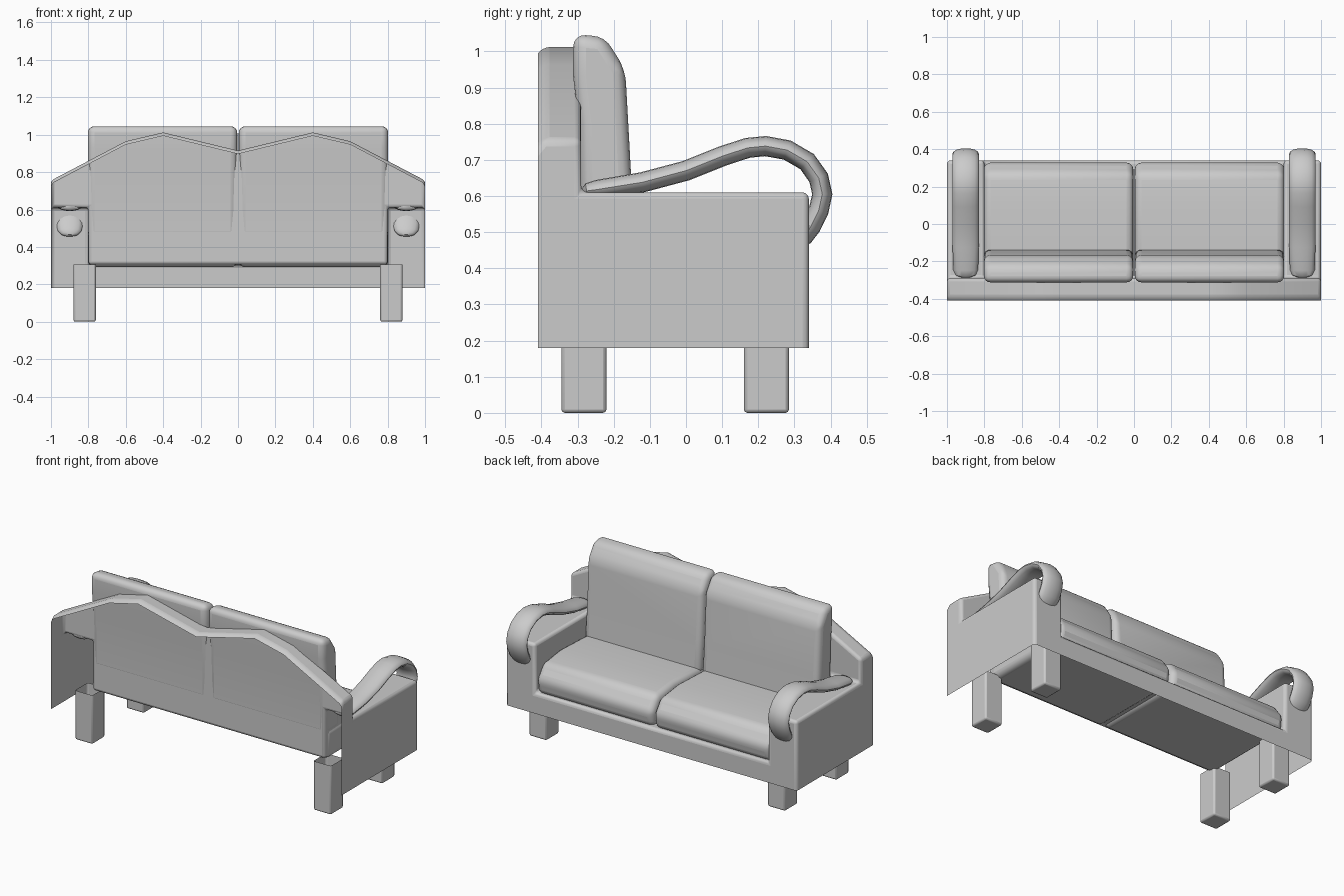
import bpy, bmesh, math
from mathutils import Vector

if "Cube" in bpy.data.objects:
    bpy.data.objects.remove(bpy.data.objects["Cube"])


def finish(name, bm, bevel, segments=3, bevel_after_mirror=False, angle=28):
    """Turn a right-hand half into a bevelled, mirrored, smooth object."""
    bmesh.ops.remove_doubles(bm, verts=bm.verts, dist=1e-5)
    bmesh.ops.recalc_face_normals(bm, faces=bm.faces)
    me = bpy.data.meshes.new(name)
    bm.to_mesh(me)
    bm.free()
    ob = bpy.data.objects.new(name, me)
    bpy.context.collection.objects.link(ob)

    def add_bevel():
        if bevel:
            b = ob.modifiers.new("Bevel", 'BEVEL')
            b.width, b.segments = bevel, segments
            b.limit_method, b.angle_limit = 'ANGLE', math.radians(angle)

    if not bevel_after_mirror:
        add_bevel()
    m = ob.modifiers.new("Mirror", 'MIRROR')
    m.use_mirror_merge = bevel_after_mirror
    if bevel_after_mirror:
        add_bevel()
    bpy.ops.object.select_all(action='DESELECT')
    ob.select_set(True)
    bpy.context.view_layer.objects.active = ob
    bpy.ops.object.shade_smooth_by_angle(angle=math.radians(40))
    return ob


def face(bm, pts):
    bm.faces.new([bm.verts.new(p) for p in pts])


# Frame: open shell (no back, no underside)
B, R, L, F = -.41, -.395, -.29, .34       # back edge, rim, backrest face, front
ARM, SEAT, BOT, SH, IN = .61, .305, .18, .755, .80
crest = [(1, SH), (.6, .965), (.4, 1.012), (0, .915)]
bm = bmesh.new()
face(bm, [(1, B, BOT), (1, F, BOT), (1, F, ARM), (1, L, ARM),
          (1, L, SH), (1, R, SH), (1, B, SH - .018)])
face(bm, [(1, F, BOT), (1, F, ARM), (IN, F, ARM), (IN, F, SEAT),
          (0, F, SEAT), (0, F, BOT)])
face(bm, [(1, F, ARM), (1, L, ARM), (IN, L, ARM), (IN, F, ARM)])
face(bm, [(IN, F, ARM), (IN, L, ARM), (IN, L, SEAT), (IN, F, SEAT)])
face(bm, [(IN, F, SEAT), (IN, L, SEAT), (0, L, SEAT), (0, F, SEAT)])
face(bm, [(0, L, SEAT), (IN, L, SEAT), (IN, L, ARM), (1, L, ARM)]
     + [(x, L, z) for x, z in crest])
for (x0, z0), (x1, z1) in zip(crest, crest[1:]):
    face(bm, [(x0, L, z0), (x1, L, z1), (x1, R, z1), (x0, R, z0)])
    face(bm, [(x0, R, z0), (x1, R, z1), (x1, B, z1 - .018), (x0, B, z0 - .018)])
finish("sofa_frame", bm, .018, bevel_after_mirror=True, angle=35)


# Cushions: side profile (y, z) extruded across x
def cushion(name, profile, bevel):
    bm = bmesh.new()
    f = bm.faces.new([bm.verts.new((.004, y, z)) for y, z in profile])
    ext = bmesh.ops.extrude_face_region(bm, geom=[f], use_keep_orig=True)
    for v in ext["geom"]:
        if isinstance(v, bmesh.types.BMVert):
            v.co.x = .803
    finish(name, bm, bevel, 4, angle=20)


cushion("seat_cushions", [(-.28, .292), (.315, .292), (.332, .39), (.27, .475),
                          (.1, .495), (-.28, .48)], .035)
cushion("back_cushions", [(-.29, .45), (-.135, .45), (-.152, .66), (-.168, .95),
                          (-.225, 1.04), (-.312, 1.048), (-.312, .93),
                          (-.297, .8)], .035)

# Arm pads: flattened tube swept along a side-view path (y, z, scale)
path = [(-.285, .612, .35), (-.275, .614, .75), (-.245, .618, .95),
        (-.12, .638, 1), (0, .67, 1), (.1, .71, 1), (.17, .733, 1),
        (.22, .738, 1), (.28, .727, 1), (.335, .695, 1), (.367, .65, 1),
        (.377, .605, 1), (.367, .56, 1), (.345, .515, 1), (.325, .485, .9),
        (.312, .468, .65), (.305, .46, .3)]
SIDES = 16
bm = bmesh.new()
rings = []
for i, (y, z, s) in enumerate(path):
    a, b = path[max(i - 1, 0)], path[min(i + 1, len(path) - 1)]
    t = Vector((0, b[0] - a[0], b[1] - a[1])).normalized()
    n = Vector((0, -t.z, t.y))
    ring = []
    for k in range(SIDES):
        w = 2 * math.pi * k / SIDES
        ring.append(bm.verts.new(Vector((.9 + .07 * s * math.cos(w), y, z))
                                 + n * (.028 * s * math.sin(w))))
    rings.append(ring)
for r0, r1 in zip(rings, rings[1:]):
    for k in range(SIDES):
        j = (k + 1) % SIDES
        bm.faces.new([r0[k], r0[j], r1[j], r1[k]])
bm.faces.new(rings[0])
bm.faces.new(rings[-1])
finish("arm_pads", bm, 0)

# Legs: open-topped blocks
for name, y0, y1 in (("rear_legs", -.345, -.22), ("front_legs", .16, .285)):
    bm = bmesh.new()
    bmesh.ops.create_cube(bm, size=1)
    for v in bm.verts:
        v.co = (.82 + v.co.x * .12, (y0 + y1) / 2 + v.co.y * (y1 - y0),
                (v.co.z + .5) * .305)
    top = [f for f in bm.faces if f.normal.z > .9]
    bmesh.ops.delete(bm, geom=top, context='FACES_ONLY')
    finish(name, bm, .01, 2)
